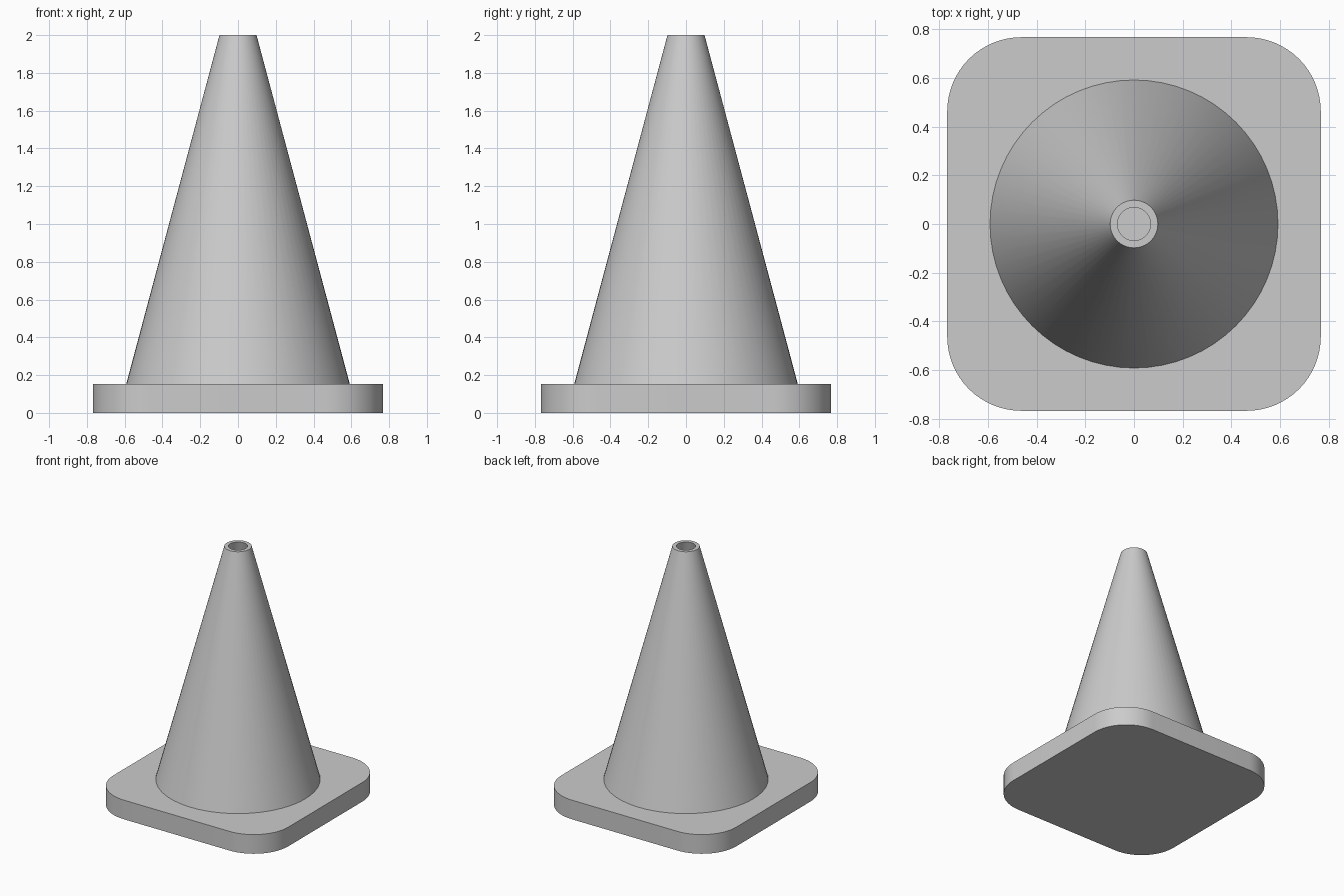
import bpy, bmesh, math

cube = bpy.data.objects.get("Cube")
if cube:
    bpy.data.objects.remove(cube, do_unlink=True)

grey = bpy.data.materials.new("light_grey")
grey.use_nodes = True
colour = (0.6, 0.6, 0.6, 1)
grey.diffuse_color = colour
grey.node_tree.nodes["Principled BSDF"].inputs["Base Color"].default_value = colour

BASE_HALF, BASE_TOP, CORNER = 0.768, 0.152, 0.305
FOOT_R, TIP_R, WALL, HEIGHT = 0.592, 0.098, 0.03, 2.0


def finish(bm, name):
    bmesh.ops.recalc_face_normals(bm, faces=bm.faces)
    mesh = bpy.data.meshes.new(name)
    bm.to_mesh(mesh)
    bm.free()
    mesh.materials.append(grey)
    obj = bpy.data.objects.new(name, mesh)
    bpy.context.collection.objects.link(obj)
    bpy.ops.object.select_all(action='DESELECT')
    obj.select_set(True)
    bpy.context.view_layer.objects.active = obj
    bpy.ops.object.shade_smooth_by_angle(angle=math.radians(30))
    return obj


# Square base plate with its four upright edges rounded
bm = bmesh.new()
bmesh.ops.create_cube(bm, size=1)
bmesh.ops.scale(bm, vec=(2 * BASE_HALF, 2 * BASE_HALF, BASE_TOP), verts=bm.verts)
bmesh.ops.translate(bm, vec=(0, 0, BASE_TOP / 2), verts=bm.verts)
upright = [e for e in bm.edges if abs(e.verts[0].co.z - e.verts[1].co.z) > 0.01]
bmesh.ops.bevel(bm, geom=upright, offset=CORNER, offset_type='OFFSET',
                segments=16, profile=0.5, affect='EDGES')
finish(bm, "base_plate")

# Hollow tapered shell, open at the tip, standing on the plate
profile = [(FOOT_R, BASE_TOP), (TIP_R, HEIGHT),
           (TIP_R - WALL, HEIGHT), (FOOT_R - WALL, BASE_TOP)]
bm = bmesh.new()
verts = [bm.verts.new((r, 0, z)) for r, z in profile]
edges = [bm.edges.new(pair) for pair in zip(verts, verts[1:])]
bmesh.ops.spin(bm, geom=verts + edges, cent=(0, 0, 0), axis=(0, 0, 1),
               angle=math.tau, steps=64, use_merge=True)
bmesh.ops.remove_doubles(bm, verts=bm.verts, dist=0.0001)
finish(bm, "cone_shell")
